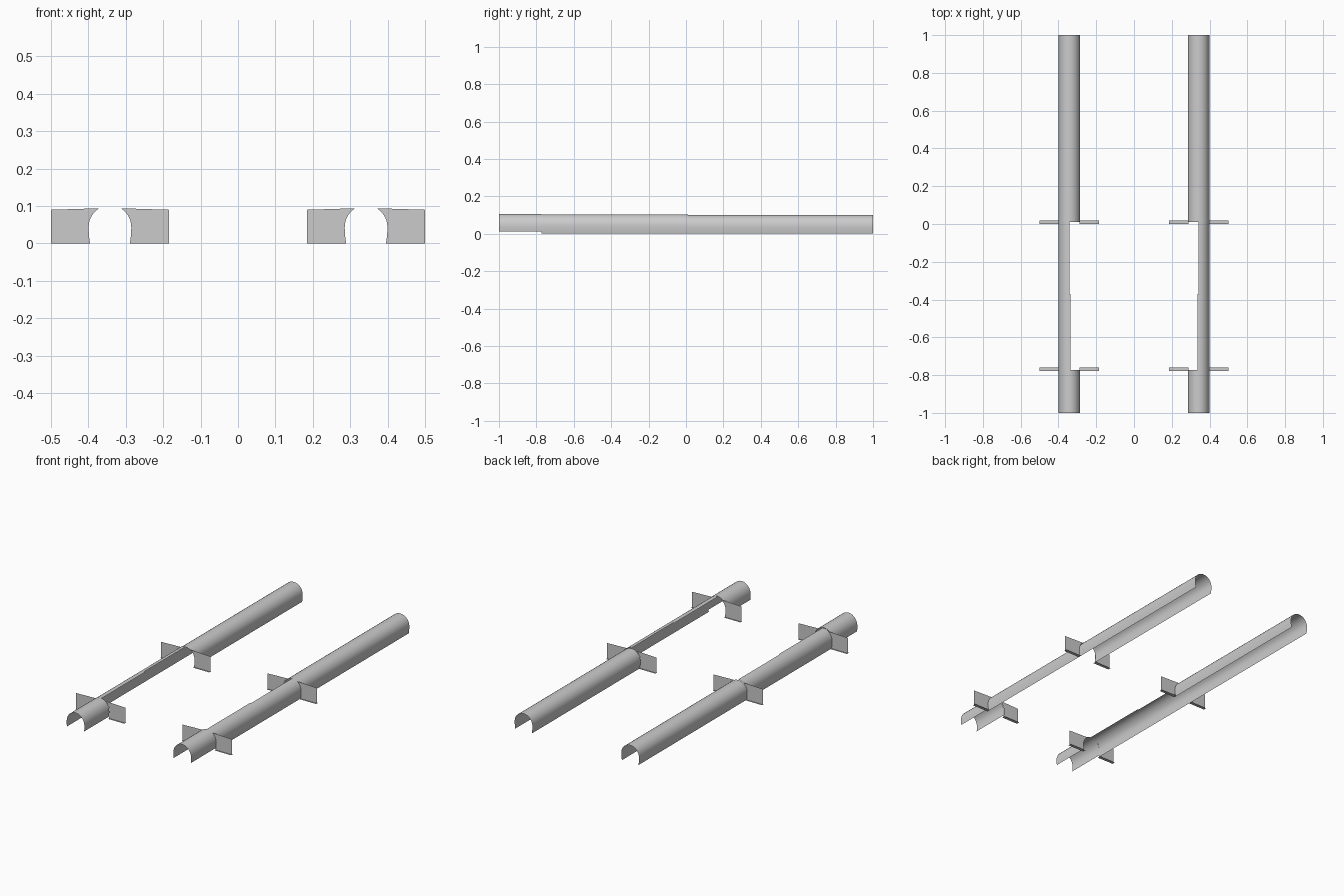
import bpy, bmesh, math

if "Cube" in bpy.data.objects:
    bpy.data.objects.remove(bpy.data.objects["Cube"])

CX = 0.342     # centre line of each trough
HALF_W = 0.057
MID_Z = 0.043  # height where the arch is widest
SEG = 14


def arch(top, bottom, stop=-HALF_W):
    """Arch cross-section from the outer foot over the crown to local x = stop."""
    lower = []
    for i in range(4):
        z = bottom + (MID_Z - bottom) * i / 4
        lower.append((HALF_W * math.sqrt(1 - ((MID_Z - z) / 0.117) ** 2), z))
    end = math.acos(max(-1, stop / HALF_W))
    upper = [(HALF_W * math.cos(end * i / SEG),
              MID_Z + (top - MID_Z) * math.sin(end * i / SEG)) for i in range(SEG + 1)]
    pts = lower + upper
    if stop <= -HALF_W:
        pts += [(-x, z) for x, z in reversed(lower)]
    return pts


def finish(name, bm):
    mesh = bpy.data.meshes.new(name)
    bmesh.ops.recalc_face_normals(bm, faces=bm.faces)
    bm.to_mesh(mesh)
    bm.free()
    obj = bpy.data.objects.new(name, mesh)
    bpy.context.collection.objects.link(obj)
    obj.modifiers.new("both_sides", 'MIRROR').use_axis[0] = True
    bpy.context.view_layer.objects.active = obj
    bpy.ops.object.select_all(action='DESELECT')
    obj.select_set(True)
    bpy.ops.object.shade_smooth_by_angle(angle=math.radians(35))


def trough(name, y0, y1, profile):
    bm = bmesh.new()
    rows = [[bm.verts.new((CX + x, y, z)) for x, z in profile] for y in (y0, y1)]
    for i in range(len(profile) - 1):
        bm.faces.new((rows[0][i], rows[0][i + 1], rows[1][i + 1], rows[1][i]))
    finish(name, bm)


def bracket(name, y):
    """Upright plates either side of the arch, each with a foot flange."""
    bm = bmesh.new()
    edge = [p for p in arch(0.102, 0.0, 0.0) if p[1] < 0.094]
    foot = edge[0][0]
    outline = edge + [(0.028, 0.094), (0.158, 0.09), (0.158, 0.0)]
    for s in (1, -1):
        bm.faces.new([bm.verts.new((CX + s * x, y, z)) for x, z in outline])
        corners = ((foot, -0.009), (0.158, -0.009), (0.158, 0.009), (foot, 0.009))
        bm.faces.new([bm.verts.new((CX + s * x, y + d, 0)) for x, d in corners])
    finish(name, bm)


# Full arches at the back and front, outer half only along the open section
trough("rear_trough", 0.01, 1.0, arch(0.101, 0.0))
trough("front_trough", -1.0, -0.772, arch(0.106, 0.012))
trough("open_trough_rear", -0.37, 0.01, arch(0.104, 0.0, 0.0))
trough("open_trough_front", -0.772, -0.37, arch(0.104, 0.0, -0.006))

# Side brackets
bracket("rear_bracket", 0.009)
bracket("front_bracket", -0.769)
